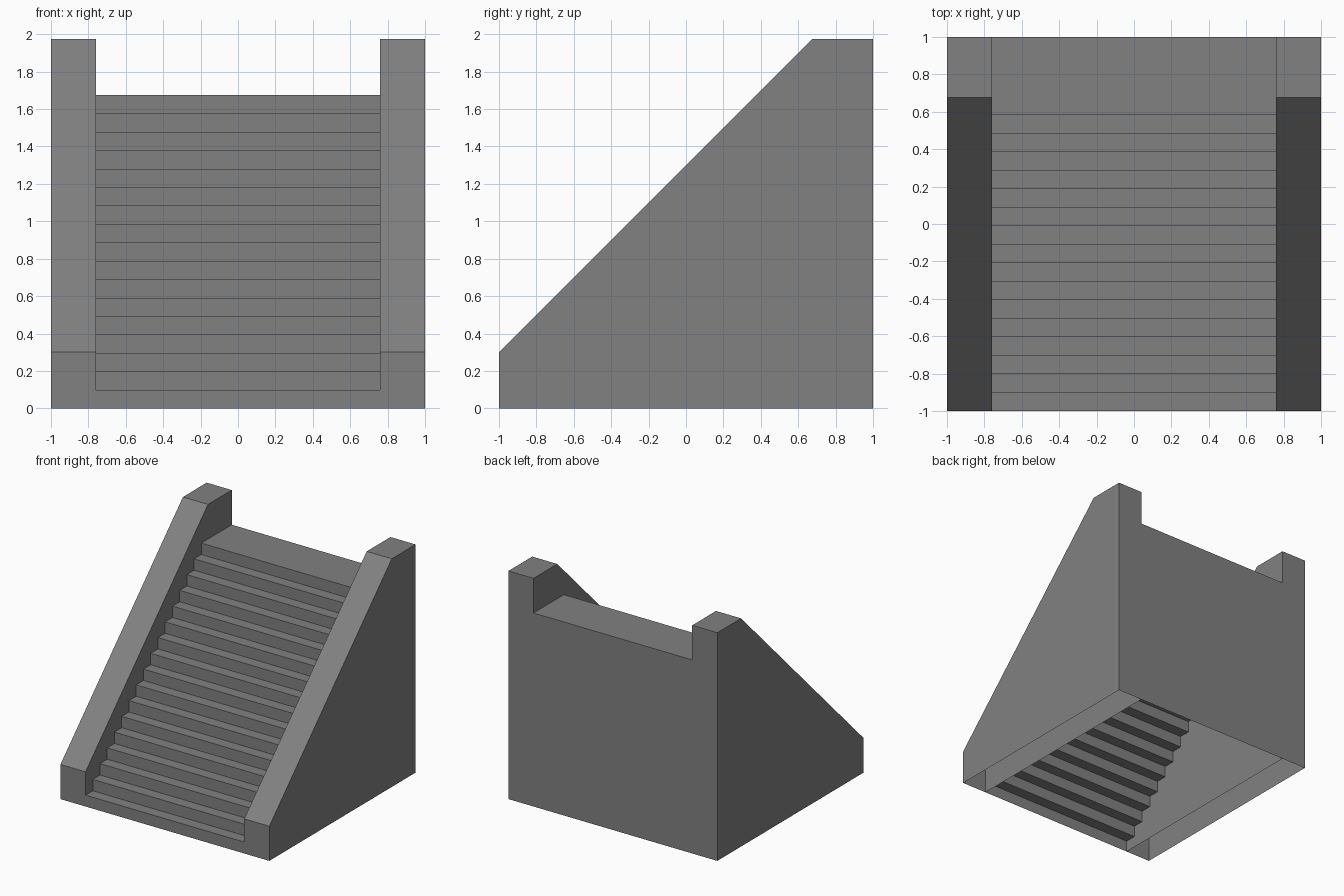
import bpy

if "Cube" in bpy.data.objects:
    bpy.data.objects.remove(bpy.data.objects["Cube"])

HALF = 1.0        # half of overall width and depth
INNER = 0.76      # half of stair width
STEPS = 17
RISE = 1.675 / STEPS
RUN = 0.099
WALL_TOP = 1.975

grey = bpy.data.materials.new("stone_grey")
grey.diffuse_color = (0.22, 0.22, 0.22, 1.0)
grey.use_nodes = True
grey.node_tree.nodes["Principled BSDF"].inputs["Base Color"].default_value = grey.diffuse_color


def shell(name, profile, x0, x1, capped):
    """Sweep an open (y, z) profile along x; the underside stays open."""
    n = len(profile)
    verts = [(x, y, z) for x in (x0, x1) for y, z in profile]
    faces = [(i, n + i, n + i + 1, i + 1) for i in range(n - 1)]
    if capped:
        faces.append(tuple(range(n)))
        faces.append(tuple(reversed(range(n, 2 * n))))
    mesh = bpy.data.meshes.new(name)
    mesh.from_pydata(verts, [], faces)
    mesh.materials.append(grey)
    obj = bpy.data.objects.new(name, mesh)
    bpy.context.collection.objects.link(obj)
    return obj


# Stair flight: risers and treads, top landing, then the back panel
flight = [(-HALF, 0.0)]
for i in range(STEPS):
    y = -HALF + i * RUN
    z = (i + 1) * RISE
    y_next = HALF if i == STEPS - 1 else y + RUN
    flight += [(y, z), (y_next, z)]
flight.append((HALF, 0.0))
shell("stair_flight", flight, -INNER, INNER, False)

# Sloped side walls, hollow and open underneath
wall = [(-HALF, 0.0), (-HALF, 0.3), (0.675, WALL_TOP), (HALF, WALL_TOP), (HALF, 0.0)]
shell("left_side_wall", wall, -HALF, -INNER, True)
shell("right_side_wall", wall, INNER, HALF, True)
